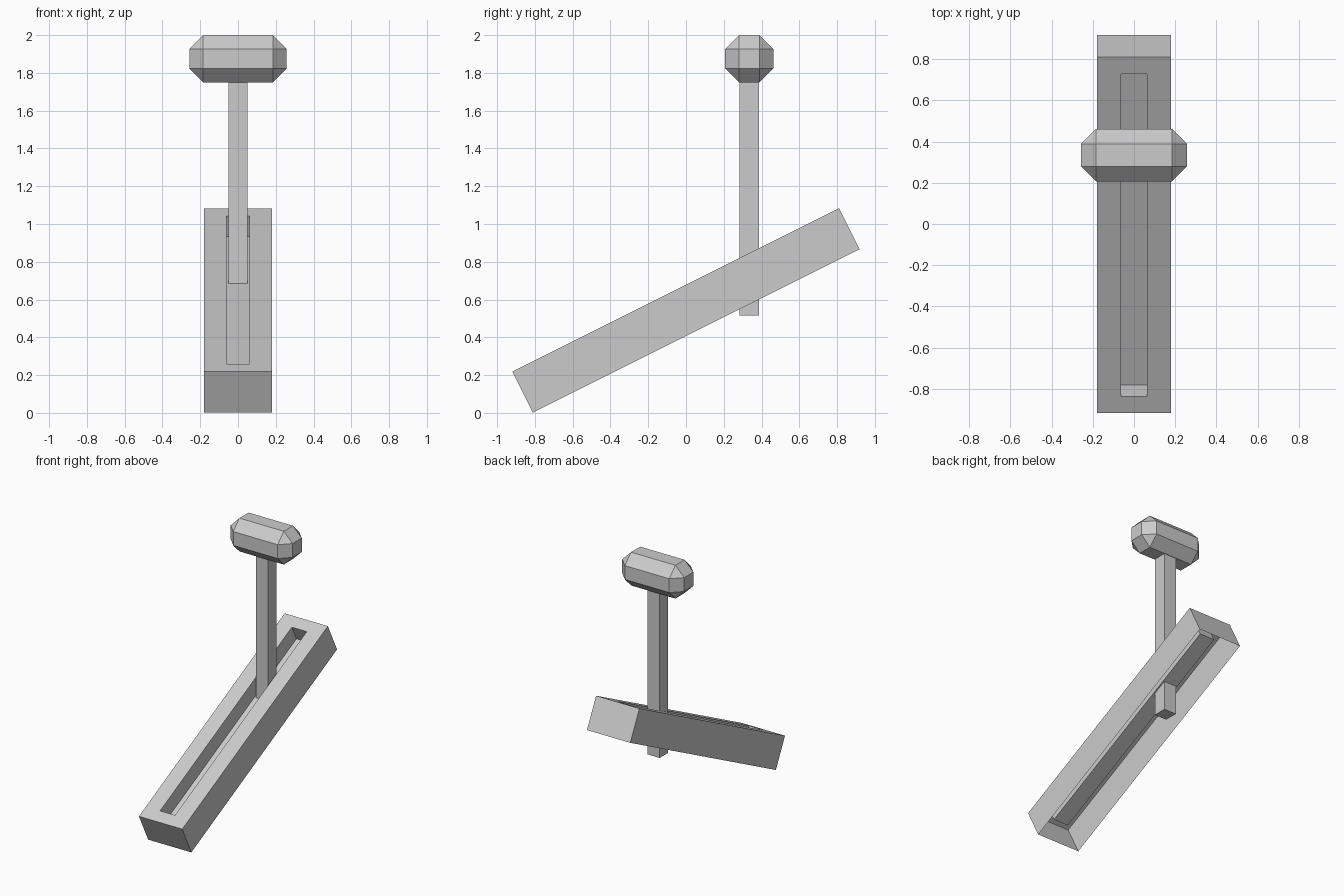
import bpy, bmesh, math
from mathutils import Matrix, Vector

cube = bpy.data.objects.get("Cube")
if cube:
    bpy.data.objects.remove(cube, do_unlink=True)

grey = bpy.data.materials.new("light_grey")
grey.use_nodes = True
COLOUR = (0.6, 0.6, 0.6, 1.0)
grey.diffuse_color = COLOUR
grey.node_tree.nodes["Principled BSDF"].inputs["Base Color"].default_value = COLOUR


def box(bm, size):
    bmesh.ops.create_cube(bm, size=1.0)
    bmesh.ops.scale(bm, vec=Vector(size), verts=bm.verts)


def finish(bm, name, location, tilt=0.0):
    mesh = bpy.data.meshes.new(name)
    bm.to_mesh(mesh)
    bm.free()
    mesh.materials.append(grey)
    obj = bpy.data.objects.new(name, mesh)
    obj.location = location
    obj.rotation_euler.x = tilt
    bpy.context.collection.objects.link(obj)
    return obj


# Tilted base: a thin shell, open underneath, with a long recessed slot on top
WIDTH, LENGTH, THICK = 0.36, 1.934, 0.242
SLOT_W, SLOT_L, SLOT_DEPTH = 0.124, 1.75, 0.121
bm = bmesh.new()
box(bm, (WIDTH, LENGTH, THICK))
bm.normal_update()
bottom = min(bm.faces, key=lambda f: f.normal.z)
bmesh.ops.delete(bm, geom=[bottom], context='FACES_ONLY')
top = max(bm.faces, key=lambda f: f.normal.z)
bmesh.ops.inset_individual(bm, faces=[top], thickness=0.05)
for v in top.verts:
    v.co.x = math.copysign(SLOT_W / 2, v.co.x)
    v.co.y = math.copysign(SLOT_L / 2, v.co.y)
floor = bmesh.ops.extrude_discrete_faces(bm, faces=[top])["faces"][0]
bmesh.ops.translate(bm, vec=(0, 0, -SLOT_DEPTH), verts=floor.verts)
finish(bm, "slotted_base", (0, 0, 0.5425), math.atan2(0.865, 1.73))

# Upright lever post passing through the slot
POST_LOW, POST_HIGH = 0.515, 1.80
bm = bmesh.new()
box(bm, (0.102, 0.102, POST_HIGH - POST_LOW))
finish(bm, "lever_post", (0, 0.335, (POST_LOW + POST_HIGH) / 2))

# Chamfered handle across the top of the post
bm = bmesh.new()
box(bm, (0.515, 0.255, 0.25))
bmesh.ops.bevel(bm, geom=list(bm.edges), offset=0.073, offset_type='OFFSET',
                segments=1, profile=0.5, affect='EDGES')
finish(bm, "lever_handle", (0, 0.335, 1.875))
